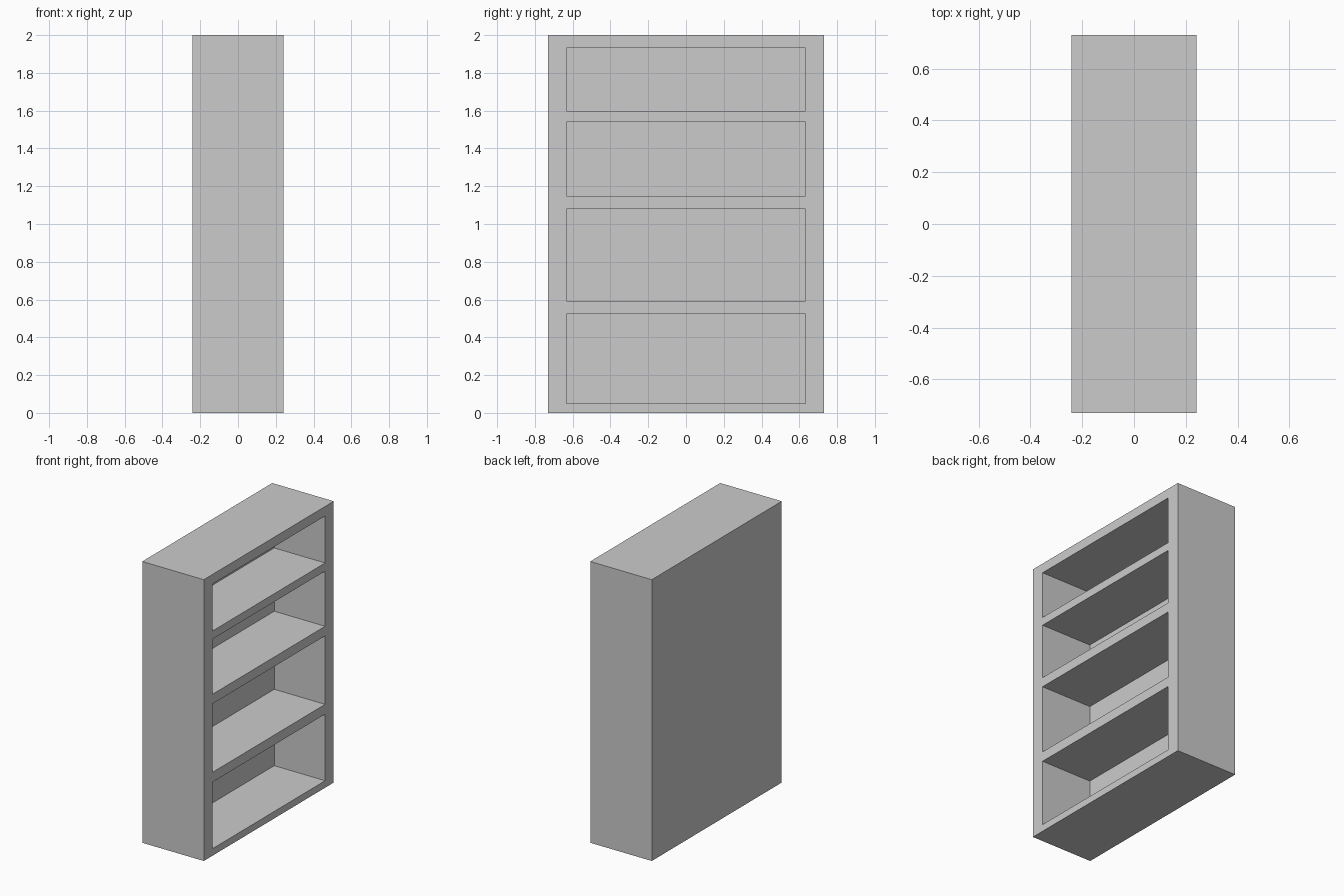
import bpy

if "Cube" in bpy.data.objects:
    bpy.data.objects.remove(bpy.data.objects["Cube"])

DEPTH, WIDTH, HEIGHT = 0.484, 1.46, 2.0
BACK_X = -0.158          # inner face of the back panel
BAY_Y = 0.633            # half width of each bay
BAYS = [(0.05, 0.523), (0.593, 1.08), (1.148, 1.54), (1.598, 1.932)]


def box(name, lo, hi):
    """Axis-aligned box between two corners."""
    centre = [(a + b) / 2 for a, b in zip(lo, hi)]
    bpy.ops.mesh.primitive_cube_add(size=1, location=centre)
    ob = bpy.context.object
    ob.name = name
    ob.scale = [b - a for a, b in zip(lo, hi)]
    bpy.ops.object.transform_apply(location=True, rotation=False, scale=True)
    return ob


# Bookcase carcass
case = box("bookcase", (-DEPTH / 2, -WIDTH / 2, 0), (DEPTH / 2, WIDTH / 2, HEIGHT))

# Four open bays cut in from the +x side, leaving shelves, sides and back
for i, (z0, z1) in enumerate(BAYS):
    cutter = box(f"bay_cutter_{i + 1}", (BACK_X, -BAY_Y, z0), (DEPTH / 2 + 0.1, BAY_Y, z1))
    cutter.hide_render = True
    mod = case.modifiers.new(f"bay_{i + 1}", 'BOOLEAN')
    mod.operation = 'DIFFERENCE'
    mod.solver = 'EXACT'
    mod.object = cutter
    bpy.context.view_layer.objects.active = case
    bpy.ops.object.modifier_apply(modifier=mod.name)
    bpy.data.objects.remove(cutter, do_unlink=True)
